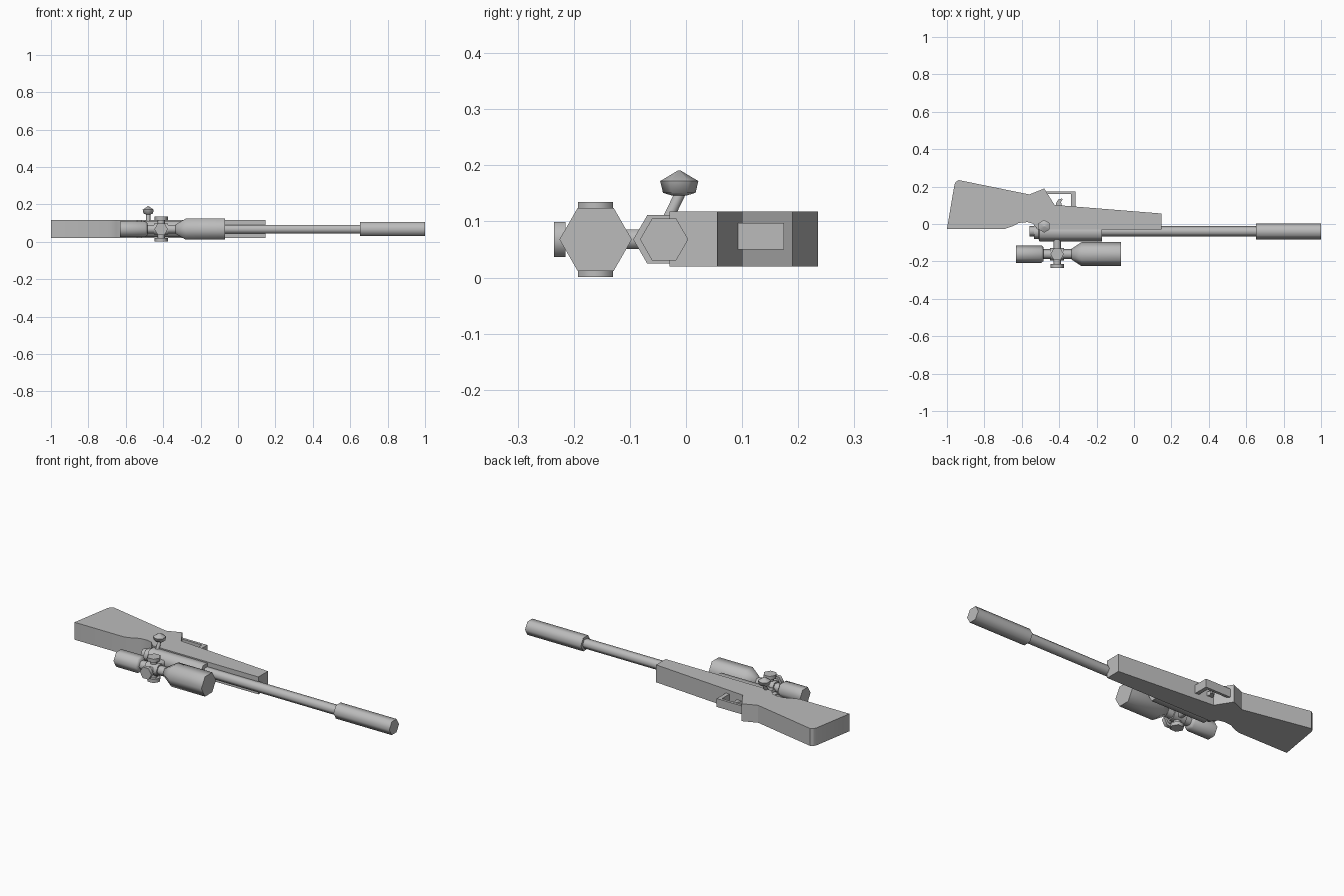
import bpy, bmesh, math
from mathutils import Vector

if "Cube" in bpy.data.objects:
    bpy.data.objects.remove(bpy.data.objects["Cube"])

grey = bpy.data.materials.new("plain_grey")
grey.use_nodes = True
grey.diffuse_color = (0.5, 0.5, 0.5, 1)
grey.node_tree.nodes["Principled BSDF"].inputs["Base Color"].default_value = (0.5, 0.5, 0.5, 1)


def finish(name, bm, angle):
    bmesh.ops.recalc_face_normals(bm, faces=bm.faces)
    mesh = bpy.data.meshes.new(name)
    bm.to_mesh(mesh)
    bm.free()
    obj = bpy.data.objects.new(name, mesh)
    bpy.context.collection.objects.link(obj)
    mesh.materials.append(grey)
    bpy.ops.object.select_all(action='DESELECT')
    obj.select_set(True)
    bpy.context.view_layer.objects.active = obj
    bpy.ops.object.shade_smooth_by_angle(angle=math.radians(angle))
    return obj


def slab(name, outline, z0, z1, angle=25):
    """Flat outline in x, y extruded from z0 to z1."""
    bm = bmesh.new()
    face = bm.faces.new([bm.verts.new((x, y, z0)) for x, y in outline])
    top = bmesh.ops.extrude_face_region(bm, geom=[face])["geom"]
    bmesh.ops.translate(bm, vec=(0, 0, z1 - z0),
                        verts=[v for v in top if isinstance(v, bmesh.types.BMVert)])
    return finish(name, bm, angle)


def lathe(name, origin, axis, corner, profile, sides=6, angle=65):
    """Rings of (distance along axis, radius); one corner points along 'corner'."""
    o, a, u = Vector(origin), Vector(axis).normalized(), Vector(corner)
    u = (u - a * u.dot(a)).normalized()
    w = a.cross(u)
    bm = bmesh.new()
    rings = []
    for d, r in profile:
        ring = []
        for i in range(sides):
            t = 2 * math.pi * i / sides
            ring.append(bm.verts.new(o + a * d + (u * math.cos(t) + w * math.sin(t)) * r))
        rings.append(ring)
    for p, q in zip(rings, rings[1:]):
        for i in range(sides):
            j = (i + 1) % sides
            bm.faces.new((p[i], p[j], q[j], q[i]))
    bm.faces.new(rings[0])
    bm.faces.new(rings[-1])
    return finish(name, bm, angle)


X, Y, Z = (1, 0, 0), (0, 1, 0), (0, 0, 1)
MID = 0.068          # height of the barrel and scope axes

# Stock with butt, grip and fore-end
slab("stock", [(-1.0, -0.026), (-0.96, 0.21), (-0.953, 0.225), (-0.938, 0.235),
               (-0.56, 0.158), (-0.48, 0.19), (-0.425, 0.102), (0.147, 0.056),
               (0.147, -0.029), (-0.515, -0.029), (-0.54, 0.002), (-0.57, 0.01),
               (-0.615, 0.006), (-0.65, -0.012), (-0.69, -0.026)], 0.02, 0.118)

# Barrel group
BARREL_Y = -0.039
lathe("bolt_rear", (0, BARREL_Y, MID), X, Y, [(-0.56, 0.027), (-0.5, 0.027)])
lathe("receiver", (0, -0.044, MID), X, Y,
      [(-0.535, 0.036), (-0.51, 0.036), (-0.505, 0.05), (-0.17, 0.05)])
lathe("barrel", (0, BARREL_Y, MID), X, Y, [(-0.2, 0.027), (0.66, 0.027)])
lathe("muzzle_sleeve", (0, BARREL_Y, MID), X, Y, [(0.652, 0.043), (1.0, 0.043)])

# Bolt handle and knob
stem_from, stem_to = Vector((-0.48, -0.044, 0.08)), Vector((-0.48, -0.008, 0.155))
stem = stem_to - stem_from
lathe("bolt_stem", stem_from, stem, X, [(0, 0.011), (stem.length, 0.011)])
lathe("bolt_knob", (-0.48, -0.012, 0), Z, Y,
      [(0.146, 0.012), (0.151, 0.029), (0.172, 0.034), (0.191, 0.002)])

# Trigger guard and trigger
slab("trigger_guard", [(-0.49, 0.175), (-0.314, 0.175), (-0.314, 0.085),
                       (-0.336, 0.085), (-0.336, 0.16), (-0.49, 0.16)], 0.05, 0.097)
slab("trigger", [(-0.42, 0.095), (-0.415, 0.115), (-0.405, 0.13), (-0.385, 0.137),
                 (-0.382, 0.13), (-0.39, 0.118), (-0.385, 0.095)], 0.06, 0.082)

# Scope tube with eyepiece and objective
SCOPE = (0, -0.161, MID)
lathe("scope_eyepiece", SCOPE, X, Y,
      [(-0.63, 0.047), (-0.495, 0.047), (-0.485, 0.038)])
lathe("scope_tube", SCOPE, X, Y, [(-0.5, 0.026), (-0.32, 0.026)])
lathe("scope_objective", SCOPE, X, Y,
      [(-0.335, 0.028), (-0.28, 0.0645), (-0.07, 0.0645)])

# Turrets on three sides and the mount behind
TURRET = (-0.411, -0.161, MID)
for name, axis, corner in (("turret_top", Z, X), ("turret_bottom", (0, 0, -1), X),
                           ("turret_front", (0, -1, 0), X)):
    reach = 0.074 if name == "turret_front" else 0.067
    lathe(name + "_stem", TURRET, axis, corner, [(0, 0.02), (reach - 0.015, 0.02)])
    lathe(name + "_knob", TURRET, axis, corner,
          [(reach - 0.02, 0.036), (reach, 0.036)])
lathe("turret_hub", TURRET, X, Y, [(-0.038, 0.034), (0.038, 0.034)])
lathe("scope_mount", TURRET, Y, X, [(0, 0.02), (0.1, 0.02)])
